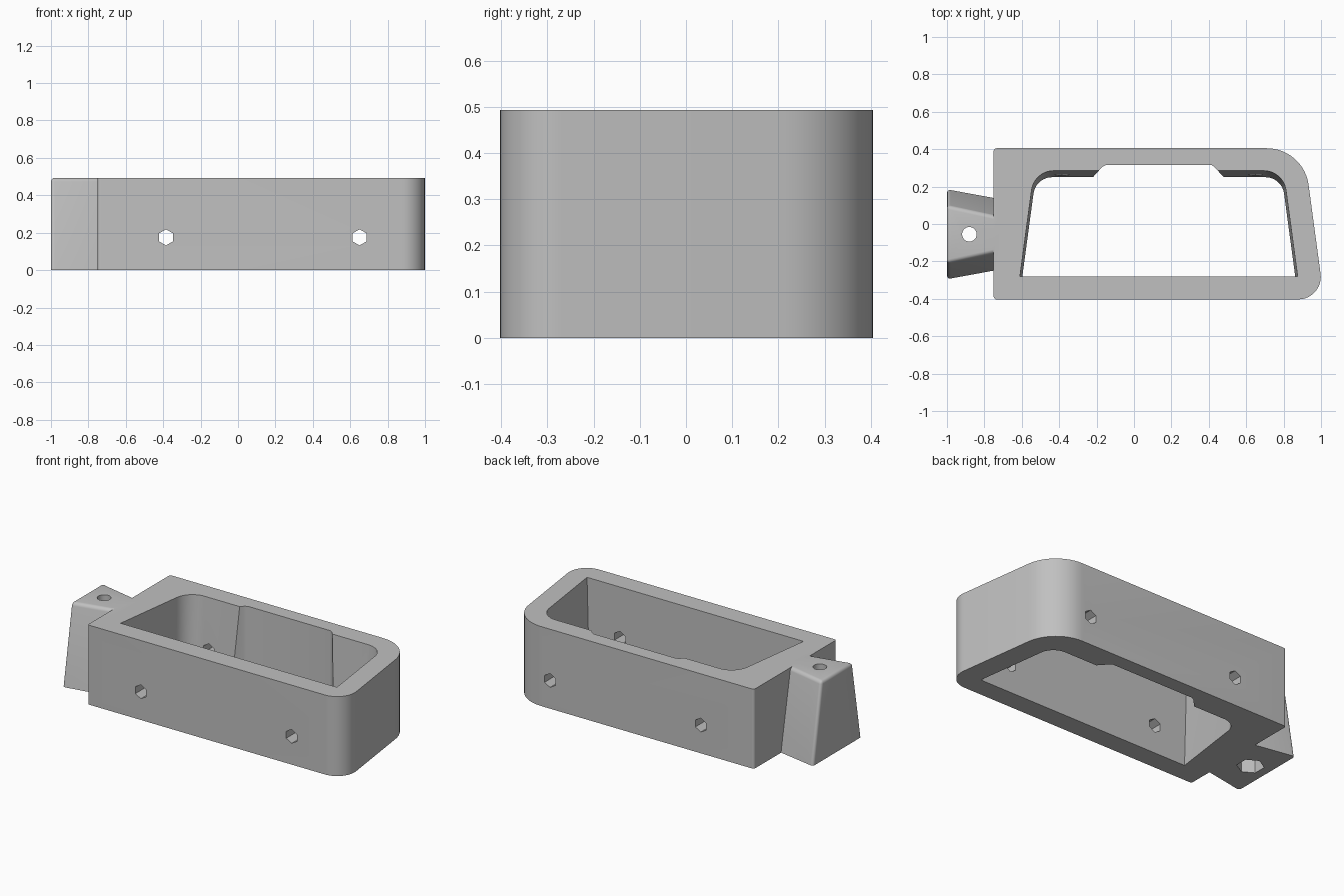
import bpy, bmesh, math
from mathutils import Vector, Matrix

H = 0.493  # overall height

cube = bpy.data.objects.get("Cube")
if cube:
    bpy.data.objects.remove(cube, do_unlink=True)

grey = bpy.data.materials.new("light grey plastic")
grey.use_nodes = True
colour = (0.53, 0.53, 0.53, 1)
grey.diffuse_color = colour
grey.node_tree.nodes["Principled BSDF"].inputs["Base Color"].default_value = colour


def rounded(corners, segments=12):
    """Outline of a counter-clockwise polygon whose (x, y, radius) corners are filleted."""
    out = []
    for i, (x, y, r) in enumerate(corners):
        p = Vector((x, y))
        a = (Vector(corners[i - 1][:2]) - p).normalized()
        b = (Vector(corners[(i + 1) % len(corners)][:2]) - p).normalized()
        if r == 0:
            out.append(p)
            continue
        half = a.angle(b) / 2
        centre = p + (a + b).normalized() * r / math.sin(half)
        start = p + a * r / math.tan(half) - centre
        sweep = math.pi - 2 * half
        for k in range(segments + 1):
            out.append(centre + Matrix.Rotation(sweep * k / segments, 2) @ start)
    return out


def finish(bm, name):
    bmesh.ops.recalc_face_normals(bm, faces=bm.faces)
    mesh = bpy.data.meshes.new(name)
    bm.to_mesh(mesh)
    bm.free()
    mesh.materials.append(grey)
    obj = bpy.data.objects.new(name, mesh)
    bpy.context.collection.objects.link(obj)
    return obj


def loft(name, low, high, z0, z1, bevel=None):
    """Solid between two outlines with equal point counts."""
    bm = bmesh.new()
    a = [bm.verts.new((x, y, z0)) for x, y in low]
    b = [bm.verts.new((x, y, z1)) for x, y in high]
    bm.faces.new(a)
    bm.faces.new(b)
    for i in range(len(a)):
        bm.faces.new((a[i - 1], a[i], b[i], b[i - 1]))
    if bevel:
        edges = [e for e in bm.edges if bevel(*(v.co for v in e.verts))]
        bmesh.ops.bevel(bm, geom=edges, offset=0.02, segments=5, profile=0.5, affect='EDGES')
    return finish(bm, name)


def drill(name, sides, radius, depth, centre, axis):
    bm = bmesh.new()
    turn = Matrix.Rotation(math.pi / 2, 4, 'X') if axis == 'Y' else Matrix.Identity(4)
    bmesh.ops.create_cone(bm, cap_ends=True, segments=sides, radius1=radius, radius2=radius,
                          depth=depth, matrix=Matrix.Translation(centre) @ turn)
    return finish(bm, name)


def combine(target, tool, operation):
    mod = target.modifiers.new(tool.name, 'BOOLEAN')
    mod.operation, mod.solver, mod.object = operation, 'EXACT', tool
    bpy.context.view_layer.objects.active = target
    bpy.ops.object.modifier_apply(modifier=mod.name)
    bpy.data.objects.remove(tool, do_unlink=True)


# Main block with a slanted, rounded end
outer = rounded([(-0.75, -0.403, 0.015), (1.016, -0.403, 0.12),
                 (0.907, 0.405, 0.225), (-0.75, 0.405, 0.015)])
body = loft("housing_frame", outer, outer, 0, H)

# Mounting lug, flared towards its free end and its base
foot = [(-1, -0.295), (-0.70, -0.24), (-0.70, 0.13), (-1, 0.185)]
crown = [(-1, -0.21), (-0.70, -0.145), (-0.70, 0.035), (-1, 0.10)]


def lug_edge(p, q):
    inner = p.x > -0.8 and q.x > -0.8
    return not inner and max(p.z, q.z) > 0.1 and not (p.z != q.z and p.x > -0.8)


combine(body, loft("mounting_lug", foot, crown, 0, H, lug_edge), 'UNION')


# Drafted opening, narrower at the base
def opening(left, right, back, r):
    lean = 0.135 * (back + 0.28)
    return rounded([(left, -0.28, 0), (right, -0.28, 0),
                    (right - lean, back, r), (left + lean, back, r)])


combine(body, loft("opening_cutter", opening(-0.597, 0.862, 0.25, 0.10),
                   opening(-0.61, 0.875, 0.285, 0.12), -0.001, H + 0.001), 'DIFFERENCE')

# Upright recess with chamfered sides in the back wall
recess = [(-0.27, 0.2), (0.53, 0.2), (0.48, 0.25), (0.43, 0.305), (0.415, 0.315),
          (-0.15, 0.315), (-0.17, 0.305), (-0.22, 0.25)]
combine(body, loft("recess_cutter", recess, recess, -0.01, H + 0.01), 'DIFFERENCE')

# Hexagonal cross holes through the long walls
for x in (-0.385, 0.65):
    combine(body, drill("cross_hole", 6, 0.043, 2, (x, 0, 0.175), 'Y'), 'DIFFERENCE')

# Lug screw hole and the nut pocket under it
combine(body, drill("screw_hole", 32, 0.039, 2, (-0.88, -0.055, 0), 'Z'), 'DIFFERENCE')
combine(body, drill("nut_pocket", 6, 0.077, 0.2, (-0.88, -0.055, 0), 'Z'), 'DIFFERENCE')

# Smooth fillets, crisp edges
bpy.ops.object.select_all(action='DESELECT')
body.select_set(True)
bpy.context.view_layer.objects.active = body
bpy.ops.object.shade_smooth_by_angle(angle=math.radians(30))
